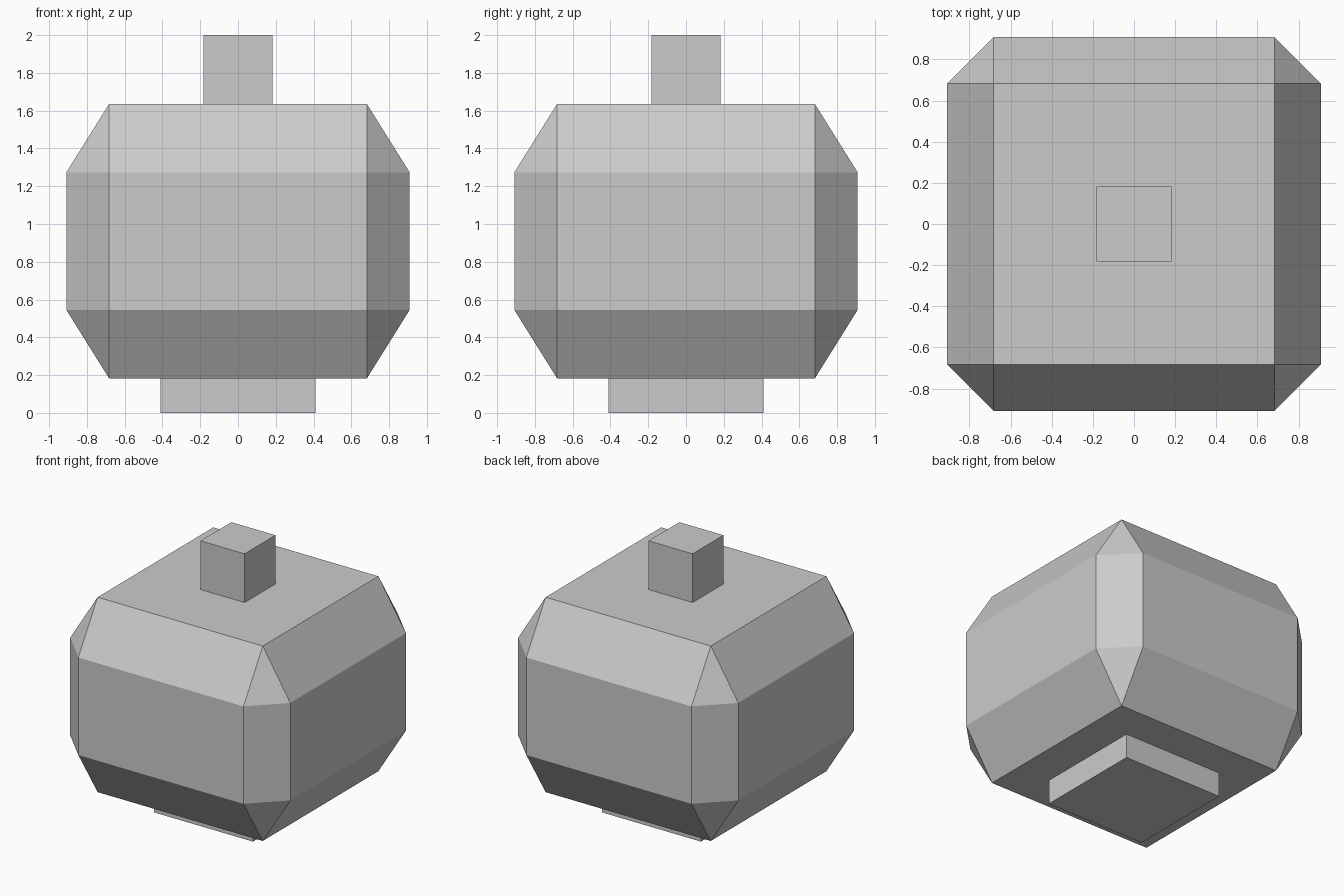
import bpy, bmesh, math

if "Cube" in bpy.data.objects:
    bpy.data.objects.remove(bpy.data.objects["Cube"])

U = 2 / 11          # model module
INNER, OUTER = 3.75 * U, 5 * U


def finish(name, bm):
    bmesh.ops.recalc_face_normals(bm, faces=bm.faces)
    mesh = bpy.data.meshes.new(name)
    bm.to_mesh(mesh)
    bm.free()
    obj = bpy.data.objects.new(name, mesh)
    bpy.context.collection.objects.link(obj)
    return obj


def box(name, half, z0, z1):
    bm = bmesh.new()
    bmesh.ops.create_cube(bm, size=1)
    for v in bm.verts:
        v.co.x *= 2 * half
        v.co.y *= 2 * half
        v.co.z = z1 if v.co.z > 0 else z0
    return finish(name, bm)


# Body: square ends, octagonal middle band
bm = bmesh.new()
for sx in (-1, 1):
    for sy in (-1, 1):
        for z in (U, 9 * U):
            bm.verts.new((sx * INNER, sy * INNER, z))
        for z in (3 * U, 7 * U):
            bm.verts.new((sx * OUTER, sy * INNER, z))
            bm.verts.new((sx * INNER, sy * OUTER, z))
bmesh.ops.convex_hull(bm, input=bm.verts[:])
bmesh.ops.dissolve_limit(bm, angle_limit=math.radians(1),
                         verts=bm.verts[:], edges=bm.edges[:])
finish("body", bm)

# Foot and top knob
box("foot", 2.25 * U, 0, U)
box("top_knob", U, 9 * U, 11 * U)
